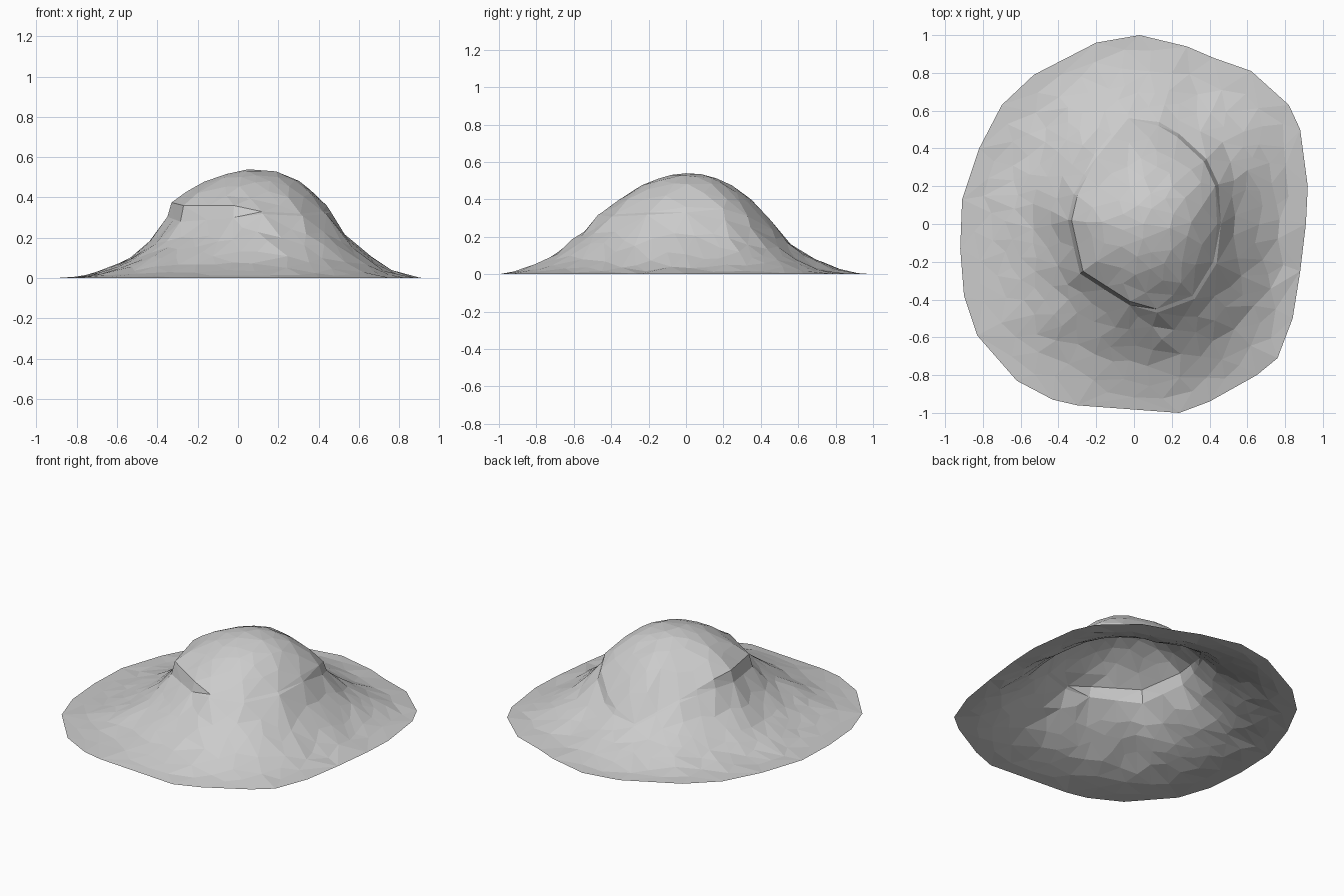
import bpy, bmesh, math, random
from mathutils import Vector, noise
from mathutils.geometry import delaunay_2d_cdt

cube = bpy.data.objects.get("Cube")
if cube:
    bpy.data.objects.remove(cube, do_unlink=True)

random.seed(4)
PEAK = Vector((0.05, 0.0))
PEAK_HEIGHT = 0.54

# Ground outline, counter-clockwise from the left side
OUTLINE = [(.91, 0), (.92, .2), (.88, .5), (.82, .63), (.62, .81), (.42, .88), (.28, .94),
           (.03, 1), (-.2, .96), (-.53, .79), (-.7, .63), (-.82, .4), (-.91, .13),
           (-.92, -.13), (-.9, -.38), (-.83, -.59), (-.62, -.83), (-.43, -.93),
           (-.3, -.96), (.24, -1), (.4, -.94), (.65, -.8), (.76, -.71), (.84, -.5), (.88, -.25)]

# Ledge around the cap: x, y, height of its upper edge, drop of the step
LEDGE = [(.44, 0, .36, .03), (.43, .2, .35, .06), (.37, .33, .31, .06), (.23, .46, .24, .05),
         (.13, .52, .2, .03), (-.03, .56, .16, 0), (-.2, .35, .28, .01), (-.3, .15, .36, .05),
         (-.33, .02, .375, .07), (-.27, -.25, .36, .08), (-.02, -.41, .36, .06),
         (.12, -.45, .33, .01), (.31, -.38, .32, 0), (.42, -.2, .33, 0)]


def ray_hit(loop, direction):
    """Distance from the peak to a loop, with the loop's extra values there."""
    for a, b in zip(loop, loop[1:] + loop[:1]):
        p, q = Vector(a[:2]) - PEAK, Vector(b[:2]) - PEAK
        start, end = direction.cross(p), direction.cross(q)
        if start <= 0 < end and direction.dot(p + q) > 0:
            t = start / (start - end)
            extra = [u + (v - u) * t for u, v in zip(a[2:], b[2:])]
            return p.lerp(q, t).length, extra
    return 1.0, [0.3, 0.0]


def blend(direction, east, north, west, south):
    """Mix four compass values by direction."""
    x, y = direction
    return x * x * (east if x > 0 else west) + y * y * (north if y > 0 else south)


def height(point):
    """Convex cap inside the ledge, concave skirt outside it."""
    offset = point - PEAK
    radius = offset.length
    if radius < 1e-4:
        return PEAK_HEIGHT
    direction = offset / radius
    inner, (top, drop) = ray_hit(LEDGE, direction)
    outer, _ = ray_hit(OUTLINE, direction)
    rough = noise.noise(Vector((point.x, point.y, 0)) * 5)
    if radius <= inner + 0.002:
        s = min(radius / inner, 1)
        power = blend(direction, 2.8, 2.1, 1.8, 1.8)
        return top + (PEAK_HEIGHT - top) * (1 - s ** power) + rough * 0.03 * s * (1 - s)
    t = min((radius - inner) / (outer - inner), 1)
    power = blend(direction, 1.9, 1.8, 2.4, 1.6)
    base = (top - drop) * (1 - t) ** power
    return max(base + rough * 0.12 * t * (1 - t) ** 1.5, 0.012 * (1 - t))


def subdivided(loop, step):
    """Split the sides of a loop that are longer than the step."""
    result = []
    for a, b in zip(loop, loop[1:] + loop[:1]):
        a, b = Vector(a), Vector(b)
        parts = max(1, round((b - a).length / step))
        result += [a.lerp(b, i / parts) for i in range(parts)]
    return result


points, heights, edges = [], [], []


def add_loop(loop):
    """Add a closed ring of (x, y, z) points and its constraint edges."""
    first, count = len(points), len(loop)
    points.extend(Vector(p[:2]) for p in loop)
    heights.extend(p[2] for p in loop)
    edges.extend((first + i, first + (i + 1) % count) for i in range(count))


# Ground edge
add_loop([(x, y, 0) for x, y in OUTLINE])

# Upper and lower edges of the ledge
ledge = subdivided(LEDGE, 0.16)
add_loop([(p.x, p.y, p.z) for p in ledge])
foot = []
for p in ledge:
    out = (p.xy - PEAK).normalized()
    spot = p.xy + out * 0.02
    foot.append((spot.x, spot.y, p.z - max(p.w, 0.012)))
add_loop(foot)

# Scattered points that give the uneven facets
points.append(PEAK.copy())
heights.append(PEAK_HEIGHT)
for attempt in range(6000):
    spot = Vector((random.uniform(-1, 1), random.uniform(-1, 1)))
    offset = spot - PEAK
    direction = offset.normalized()
    inner, _ = ray_hit(LEDGE, direction)
    outer, _ = ray_hit(OUTLINE, direction)
    radius = offset.length
    if radius > outer - 0.06 or abs(radius - inner - 0.01) < 0.04:
        continue
    gap = 0.085 if radius < 0.75 else 0.11
    if all((spot - other).length > gap * 0.85 for other in points):
        points.append(spot)
        heights.append(height(spot))

# Rock mound: an open shell of flat triangles
verts, _, faces, origins, _, _ = delaunay_2d_cdt(points, edges, [], 1, 1e-5)
bm = bmesh.new()
corners = []
for v, origin in zip(verts, origins):
    z = heights[origin[0]] if origin else height(v)
    corners.append(bm.verts.new((v.x, v.y, z)))
for face in faces:
    bm.faces.new([corners[i] for i in face])
bmesh.ops.recalc_face_normals(bm, faces=bm.faces)
if sum(f.normal.z for f in bm.faces) < 0:
    bmesh.ops.reverse_faces(bm, faces=bm.faces)

mesh = bpy.data.meshes.new("rock_mound")
bm.to_mesh(mesh)
bm.free()
mound = bpy.data.objects.new("rock_mound", mesh)
bpy.context.collection.objects.link(mound)

# Grey stone
stone = bpy.data.materials.new("grey_stone")
stone.use_nodes = True
grey = (0.6, 0.6, 0.6, 1)
stone.diffuse_color = grey
stone.node_tree.nodes["Principled BSDF"].inputs["Base Color"].default_value = grey
mesh.materials.append(stone)
